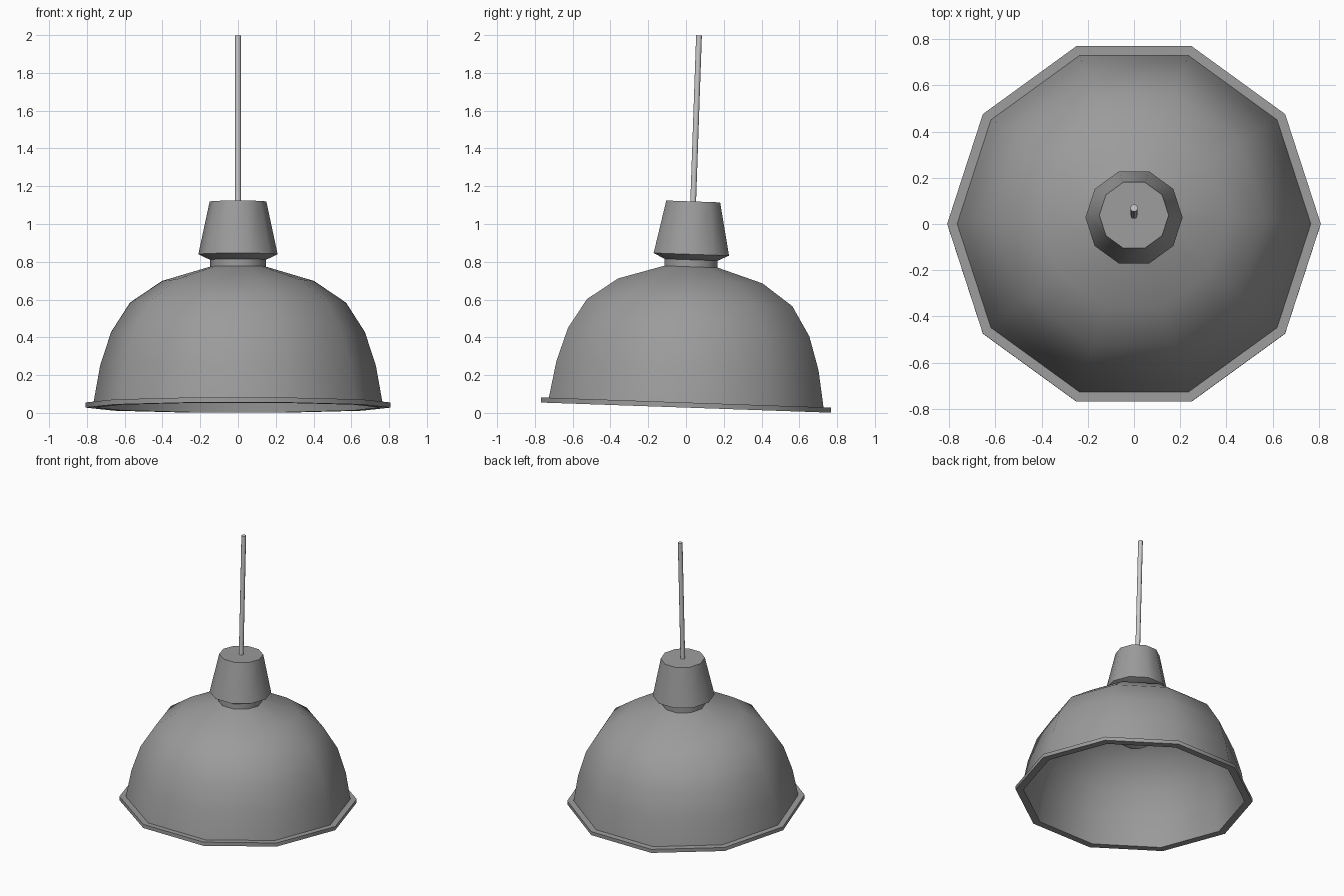
import bpy, bmesh, math
from mathutils import Matrix

if "Cube" in bpy.data.objects:
    bpy.data.objects.remove(bpy.data.objects["Cube"])

# the whole lamp hangs slightly tilted around x
TILT = Matrix.Translation((0, 0, 0.028)) @ Matrix.Rotation(math.radians(-2), 4, 'X')


def grey(name, v):
    mat = bpy.data.materials.new(name)
    mat.diffuse_color = (v, v, v, 1)
    mat.use_nodes = True
    mat.node_tree.nodes["Principled BSDF"].inputs["Base Color"].default_value = mat.diffuse_color
    return mat


def lathe(name, profile, mat, sides=10, closed=False):
    """Revolve (radius, height) points; radius 0 makes a pole, open ends are capped flat."""
    bm = bmesh.new()
    rings = []
    for r, z in profile:
        if r == 0:
            rings.append([bm.verts.new((0, 0, z))] * sides)
        else:
            rings.append([bm.verts.new((r * math.cos(a), r * math.sin(a), z))
                          for a in (2 * math.pi * i / sides for i in range(sides))])
    pairs = list(zip(rings, rings[1:]))
    if closed:
        pairs.append((rings[-1], rings[0]))
    for lo, hi in pairs:
        for i in range(sides):
            j = (i + 1) % sides
            bm.faces.new(list(dict.fromkeys((lo[i], lo[j], hi[j], hi[i]))))
    if not closed:
        for ring, (r, z) in ((rings[0], profile[0]), (rings[-1], profile[-1])):
            if r > 0:
                bm.faces.new(ring)
    bmesh.ops.recalc_face_normals(bm, faces=bm.faces)
    bm.transform(TILT)
    mesh = bpy.data.meshes.new(name)
    bm.to_mesh(mesh)
    bm.free()
    mesh.materials.append(mat)
    ob = bpy.data.objects.new(name, mesh)
    bpy.context.collection.objects.link(ob)
    bpy.ops.object.select_all(action='DESELECT')
    ob.select_set(True)
    bpy.context.view_layer.objects.active = ob
    bpy.ops.object.shade_smooth_by_angle(angle=math.radians(40))
    return ob


dark, mid, light = grey("dark_grey", 0.33), grey("cord_grey", 0.6), grey("bulb_white", 0.9)

# thin domed shade with a flat projecting rim
dome = [(0.765, 0.027), (0.73, 0.222), (0.672, 0.40), (0.572, 0.556), (0.402, 0.671), (0.15, 0.746)]
inner = [(r - 0.01, z - 0.008) for r, z in reversed(dome[1:])]
lathe("shade", [(0.755, 0), (0.808, 0), (0.808, 0.027)] + dome + inner, dark, closed=True)

# neck and tapered cap above the shade
lathe("neck", [(0.148, 0.732), (0.148, 0.79)], dark)
lathe("cap", [(0.148, 0.783), (0.21, 0.812), (0.15, 1.092)], dark)

# hanging cord
lathe("cord", [(0.016, 1.085), (0.016, 1.972)], mid)

# bulb inside the shade
R, C = 0.19, 0.575
bulb = [(0, C - R)] + [(R * math.sin(a), C - R * math.cos(a))
                       for a in (math.radians(d) for d in (25, 50, 75, 100, 122))]
lathe("bulb", bulb + [(0.11, 0.735)], light)
